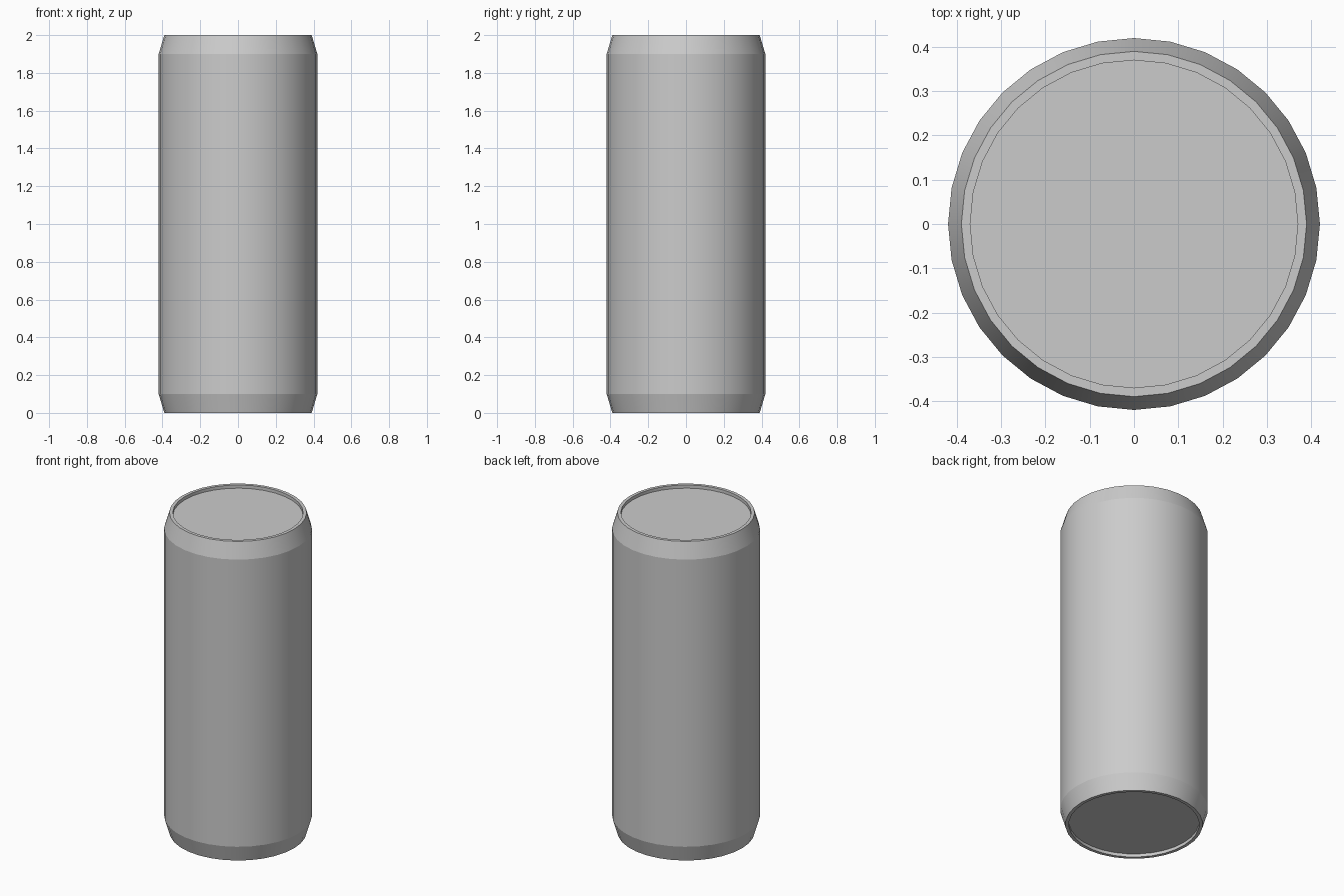
import bpy, bmesh
from math import cos, sin, pi, radians

if "Cube" in bpy.data.objects:
    bpy.data.objects.remove(bpy.data.objects["Cube"])

SIDES = 32

# Half profile of the can (radius, height): recessed base, rim, wall, rim, recessed lid
profile = [(0.37, 0.02), (0.37, 0.0), (0.39, 0.0), (0.42, 0.10),
           (0.42, 1.90), (0.39, 2.0), (0.37, 2.0), (0.37, 1.98)]

bm = bmesh.new()
rings = [[bm.verts.new((r * cos(2 * pi * i / SIDES), r * sin(2 * pi * i / SIDES), z))
          for i in range(SIDES)] for r, z in profile]

# Walls between the rings
for low, high in zip(rings, rings[1:]):
    for i in range(SIDES):
        j = (i + 1) % SIDES
        bm.faces.new((low[i], low[j], high[j], high[i]))

# Recessed base and lid discs
bm.faces.new(rings[0][::-1])
bm.faces.new(rings[-1])
bmesh.ops.recalc_face_normals(bm, faces=bm.faces)

mesh = bpy.data.meshes.new("can")
bm.to_mesh(mesh)
bm.free()
can = bpy.data.objects.new("can", mesh)
bpy.context.collection.objects.link(can)

# Smooth round the sides, sharp at the shoulders and rims
bpy.context.view_layer.objects.active = can
can.select_set(True)
bpy.ops.object.shade_smooth_by_angle(angle=radians(14))
